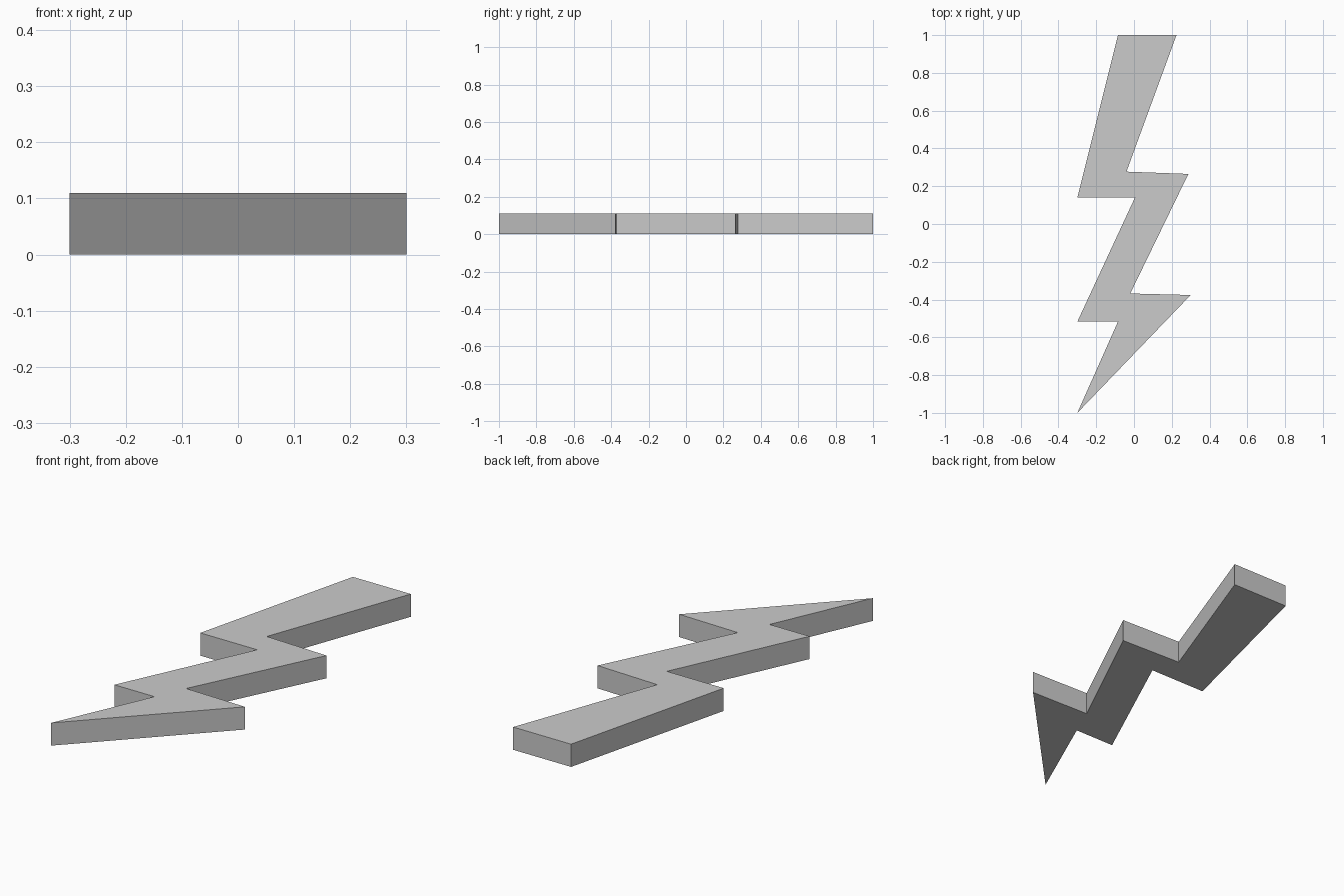
import bpy
import bmesh

cube = bpy.data.objects.get("Cube")
if cube:
    bpy.data.objects.remove(cube, do_unlink=True)

THICKNESS = 0.11

# Single plain grey
grey = bpy.data.materials.new("plain_grey")
grey.use_nodes = True
colour = (0.6, 0.6, 0.6, 1)
grey.diffuse_color = colour
grey.node_tree.nodes["Principled BSDF"].inputs["Base Color"].default_value = colour

# Zigzag outline, clockwise from the back corner
outline = [
    (-0.085, 1.0), (0.225, 1.0),
    (-0.04, 0.277), (0.288, 0.265),
    (-0.02, -0.368), (0.3, -0.376),
    (-0.3, -1.0), (-0.085, -0.517),
    (-0.3, -0.517), (0.005, 0.14),
    (-0.3, 0.14),
]

# Flat bolt plate: outline face extruded upward
bm = bmesh.new()
base = bm.faces.new([bm.verts.new((x, y, 0)) for x, y in outline])
extruded = bmesh.ops.extrude_face_region(bm, geom=[base], use_keep_orig=True)
top_verts = [g for g in extruded["geom"] if isinstance(g, bmesh.types.BMVert)]
bmesh.ops.translate(bm, verts=top_verts, vec=(0, 0, THICKNESS))
bmesh.ops.recalc_face_normals(bm, faces=bm.faces)

mesh = bpy.data.meshes.new("lightning_bolt")
bm.to_mesh(mesh)
bm.free()
mesh.materials.append(grey)
bolt = bpy.data.objects.new("lightning_bolt", mesh)
bpy.context.collection.objects.link(bolt)
